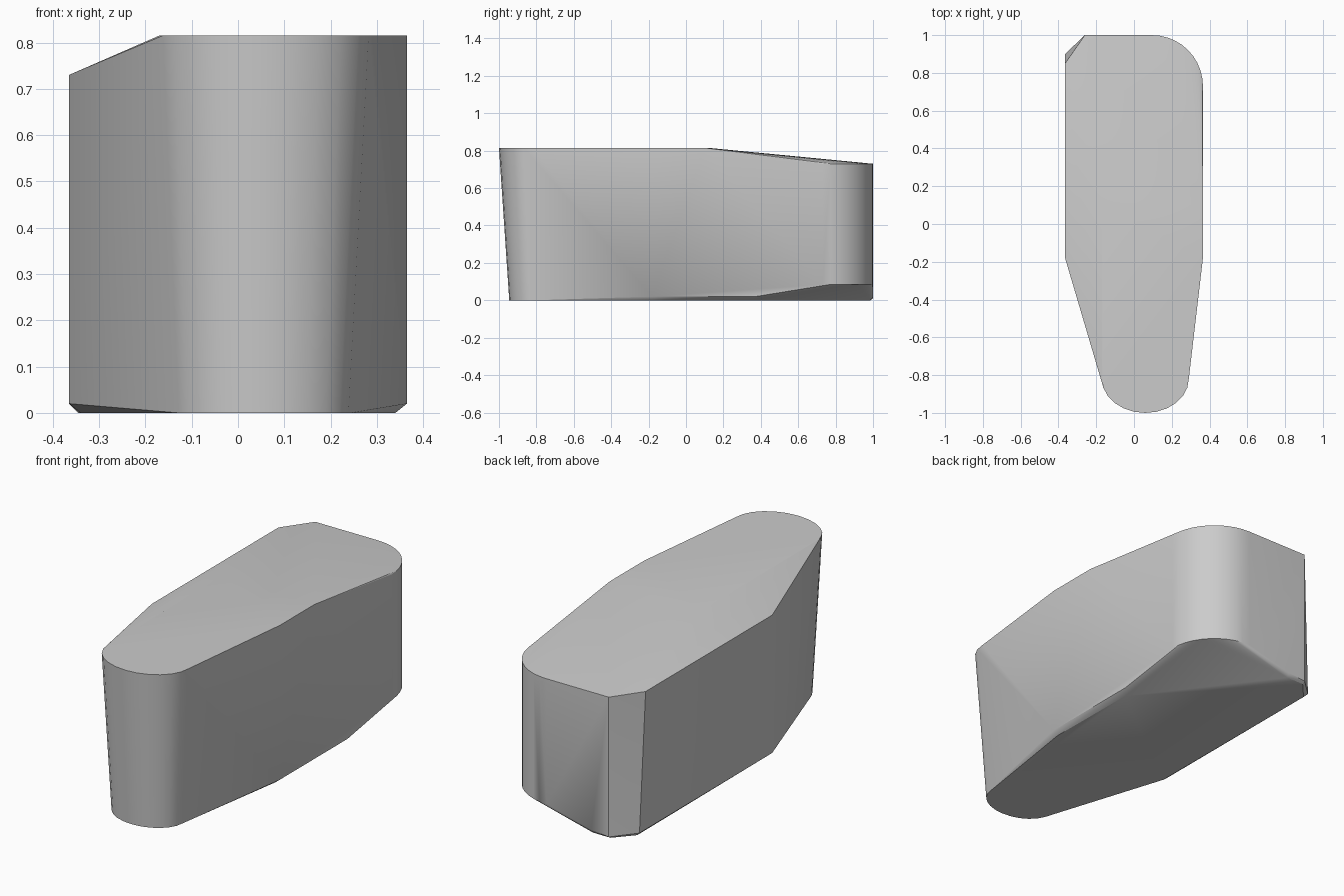
import bpy
import bmesh
from math import cos, sin, pi, radians

default_cube = bpy.data.objects.get("Cube")
if default_cube:
    bpy.data.objects.remove(default_cube, do_unlink=True)

HALF_WIDTH = 0.365
TOP, SHOULDER = 0.815, 0.73
RIM, HEEL = 0.02, 0.085


def arc(center_x, center_y, radius_x, radius_y, start, end, height, steps):
    """Points of an elliptical arc lying at one height."""
    points = []
    for step in range(steps + 1):
        angle = start + (end - start) * step / steps
        points.append((center_x + radius_x * cos(angle),
                       center_y + radius_y * sin(angle), height))
    return points


# Rounded nose, narrower and set back at the bottom
points = arc(0.06, -0.82, 0.23, 0.18, pi, 2 * pi, TOP, 12)
points += arc(0.055, -0.80, 0.19, 0.145, pi, 2 * pi, 0, 12)

# Rounded back corner, with the sloped roof above and cut heel below
for height in (SHOULDER, HEEL):
    points += arc(0.095, 0.73, 0.27, 0.27, 0, pi / 2, height, 10)

# Ridge of the flat roof and the widest part of the flanks
points += [(-0.17, 0.12, TOP), (HALF_WIDTH, 0.10, TOP), (HALF_WIDTH, -0.18, TOP)]
points += [(-HALF_WIDTH, -0.18, SHOULDER), (-HALF_WIDTH, 0.85, SHOULDER)]
points += [(side * HALF_WIDTH, -0.18, RIM) for side in (-1, 1)]
points += [(HALF_WIDTH, 0.37, RIM), (-HALF_WIDTH, 0.90, RIM)]

# Back wall beside the chamfered corner
points += [(-0.26, 1, SHOULDER), (-0.26, 1, 0.01), (-0.16, 1, RIM)]

# Flat underside
points += [(-0.34, -0.18, 0), (0.34, -0.18, 0), (0.335, 0.33, 0),
           (-0.16, 0.985, 0), (-0.26, 0.985, 0), (-0.345, 0.89, 0)]

# Skin the outline points as one convex body
bm = bmesh.new()
for point in points:
    bm.verts.new(point)
hull = bmesh.ops.convex_hull(bm, input=bm.verts[:])
loose = {v for v in hull["geom_interior"] + hull["geom_unused"]
         if isinstance(v, bmesh.types.BMVert)}
bmesh.ops.delete(bm, geom=list(loose), context="VERTS")
bmesh.ops.dissolve_limit(bm, angle_limit=radians(0.5),
                         verts=bm.verts[:], edges=bm.edges[:])
bmesh.ops.recalc_face_normals(bm, faces=bm.faces[:])
mesh = bpy.data.meshes.new("body")
bm.to_mesh(mesh)
bm.free()

body = bpy.data.objects.new("body", mesh)
bpy.context.collection.objects.link(body)

# Plain grey finish
grey = bpy.data.materials.new("light grey")
grey.use_nodes = True
color = (0.6, 0.6, 0.6, 1)
grey.diffuse_color = color
grey.node_tree.nodes["Principled BSDF"].inputs["Base Color"].default_value = color
mesh.materials.append(grey)

bpy.ops.object.select_all(action="DESELECT")
body.select_set(True)
bpy.context.view_layer.objects.active = body
bpy.ops.object.shade_smooth_by_angle(angle=radians(30))
